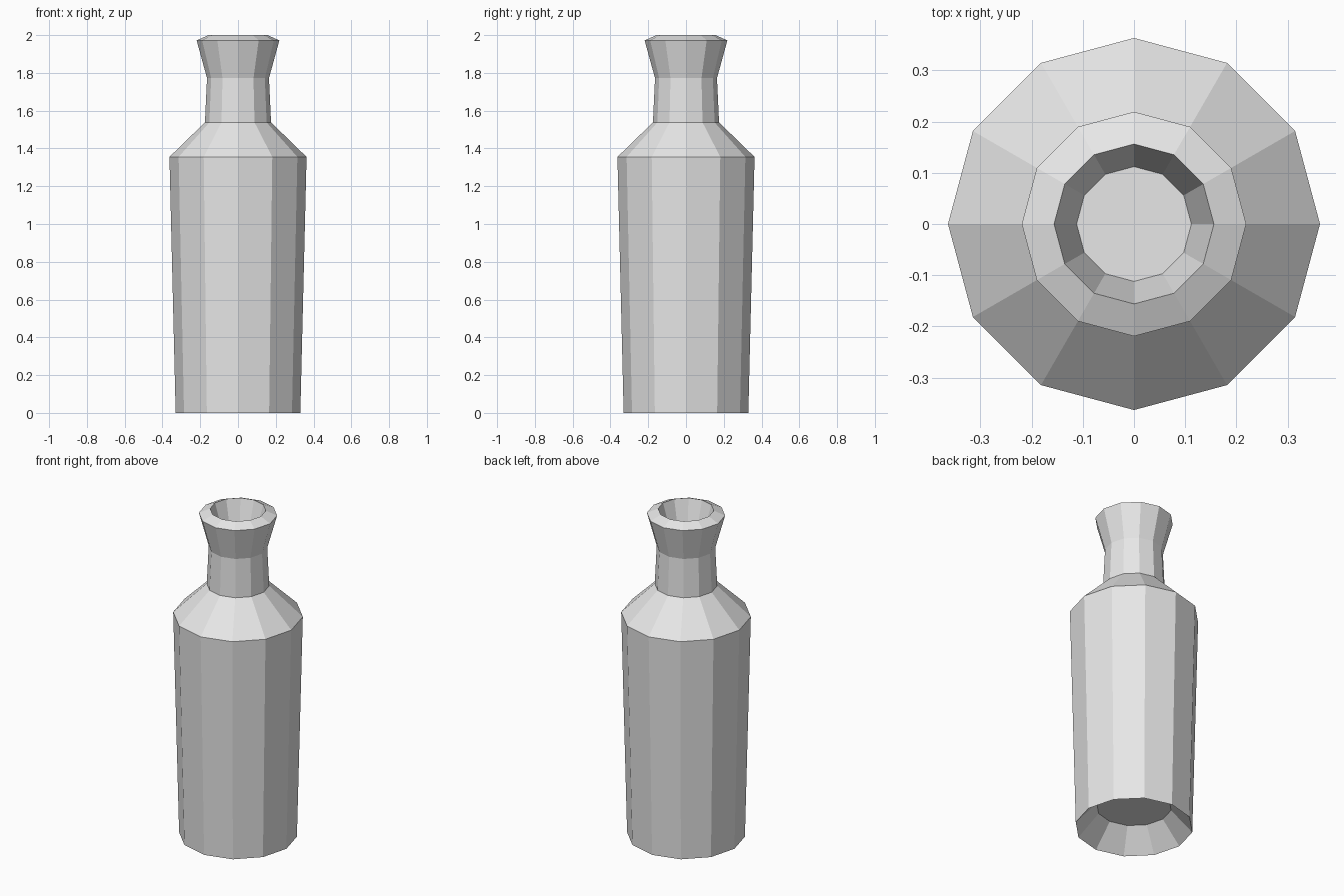
import bpy, bmesh, math

if "Cube" in bpy.data.objects:
    bpy.data.objects.remove(bpy.data.objects["Cube"])

SIDES = 12

# Profile (radius, height): base recess, body, shoulder, neck, lip, mouth recess
PROFILE = [
    (0.21, 0.13), (0.33, 0.0), (0.363, 1.355), (0.175, 1.538),
    (0.164, 1.772), (0.219, 1.972), (0.156, 2.0), (0.112, 1.85),
]

grey = bpy.data.materials.new("plain grey")
grey.diffuse_color = (0.8, 0.8, 0.8, 1.0)
grey.use_nodes = True
grey.node_tree.nodes["Principled BSDF"].inputs["Base Color"].default_value = grey.diffuse_color


def lathe(name, profile, material):
    """Spin a profile about z and cap both ends with flat faces."""
    bm = bmesh.new()
    rings = []
    for r, z in profile:
        angles = [2 * math.pi * i / SIDES for i in range(SIDES)]
        rings.append([bm.verts.new((r * math.cos(a), r * math.sin(a), z)) for a in angles])
    for low, high in zip(rings, rings[1:]):
        for i in range(SIDES):
            j = (i + 1) % SIDES
            bm.faces.new((low[i], low[j], high[j], high[i]))
    bm.faces.new(rings[0][::-1])   # underside of the base recess
    bm.faces.new(rings[-1])        # floor of the mouth recess
    bmesh.ops.recalc_face_normals(bm, faces=bm.faces)
    mesh = bpy.data.meshes.new(name)
    bm.to_mesh(mesh)
    bm.free()
    mesh.materials.append(material)
    obj = bpy.data.objects.new(name, mesh)
    bpy.context.collection.objects.link(obj)
    return obj


# Faceted bottle
lathe("bottle", PROFILE, grey)
